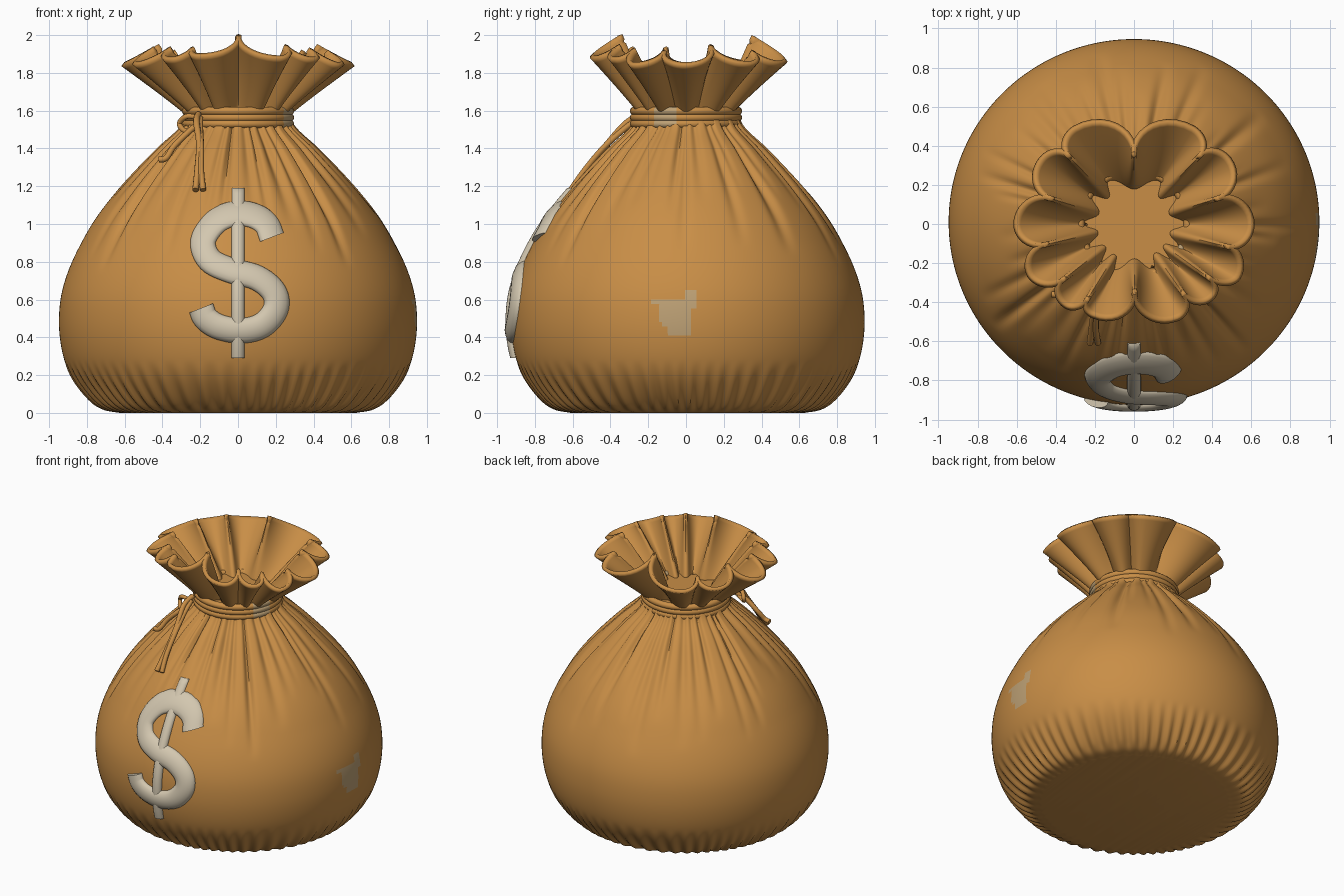
import bpy, math, random
from mathutils import Vector

random.seed(4)
if "Cube" in bpy.data.objects:
    bpy.data.objects.remove(bpy.data.objects["Cube"], do_unlink=True)


def material(name, rgb):
    m = bpy.data.materials.new(name)
    m.use_nodes = True
    m.diffuse_color = (*rgb, 1)
    m.node_tree.nodes["Principled BSDF"].inputs["Base Color"].default_value = (*rgb, 1)
    return m


CLOTH = material("tan cloth", (0.58, 0.27, 0.062))
CREAM = material("cream", (0.65, 0.57, 0.43))
FADED = material("faded patch", (0.52, 0.36, 0.18))


def spline(points, steps):
    """Catmull-Rom samples through the points."""
    p = [Vector(q) for q in points]
    p = [2 * p[0] - p[1]] + p + [2 * p[-1] - p[-2]]
    out = []
    for a, b, c, d in zip(p, p[1:], p[2:], p[3:]):
        for i in range(steps):
            t = i / steps
            out.append(0.5 * (2 * b + (c - a) * t + (2 * a - 5 * b + 4 * c - d) * t * t
                              + (3 * b - a - 3 * c + d) * t ** 3))
    return out + [p[-2]]


def loft(name, rings, mats, caps=True):
    """Skin a list of closed rings that have equal point counts."""
    n = len(rings[0])
    faces = []
    for r in range(len(rings) - 1):
        for i in range(n):
            j = (i + 1) % n
            faces.append((r * n + i, r * n + j, r * n + n + j, r * n + n + i))
    if caps:
        faces.append(tuple(reversed(range(n))))
        faces.append(tuple(range((len(rings) - 1) * n, len(rings) * n)))
    mesh = bpy.data.meshes.new(name)
    mesh.from_pydata([v for ring in rings for v in ring], [], faces)
    obj = bpy.data.objects.new(name, mesh)
    bpy.context.collection.objects.link(obj)
    for m in mats:
        mesh.materials.append(m)
    return obj


def smooth(obj, angle=45):
    bpy.ops.object.select_all(action="DESELECT")
    obj.select_set(True)
    bpy.context.view_layer.objects.active = obj
    bpy.ops.object.shade_smooth_by_angle(angle=math.radians(angle))


def wrap(a):
    return (a + math.pi) % math.tau - math.pi


# Sack body: a plump profile with gathered creases above and wrinkles below
CY = 0.01
profile = spline([(0.62, 0), (0.71, 0.02), (0.80, 0.09), (0.885, 0.2), (0.93, 0.32),
                  (0.948, 0.48), (0.93, 0.65), (0.865, 0.83), (0.755, 1.02), (0.60, 1.21),
                  (0.43, 1.39), (0.30, 1.51), (0.255, 1.6)], 7)
SEG = 384
CREASES = 38
creases = [((k + random.uniform(-0.35, 0.35)) * math.tau / CREASES,
            random.uniform(0.02, 0.05), random.uniform(0.03, 0.055),
            random.uniform(0.75, 1.2)) for k in range(CREASES)]


def crease_depth(a, z):
    total = 0
    for angle, depth, width, end in creases:
        d = wrap(a - angle) / width
        if z > end and abs(d) < 3:
            fade = min(1, (z - end) / 0.4)
            total += depth * fade * math.exp(-d * d)
    return total


def wrinkle(a, z):
    fade = max(0, 1 - z / 0.27) * min(1, 0.35 + z / 0.06)
    return 0.02 * fade * math.sin(62 * a + 2.5 * math.sin(5 * a) + 3 * z)


rings = []
for r, z in profile:
    ring = []
    for i in range(SEG):
        a = math.tau * i / SEG
        rr = r - crease_depth(a, z) * min(1, r / 0.5) + wrinkle(a, z)
        if z > 0.9:
            rr += 0.012 * min(1, (z - 0.9) / 0.3)
        ring.append((rr * math.cos(a), CY + rr * 0.987 * math.sin(a), z))
    rings.append(ring)
sack = loft("sack_body", rings, [CLOTH, FADED])
for f in sack.data.polygons:
    c = f.center
    upper = -0.18 < c.y < 0.06 and 0.565 < c.z < 0.61 + 0.12 * c.y * (c.y > 0)
    tab = 0 < c.y < 0.06 and 0.54 < c.z < 0.64
    lower = -0.14 < c.y < 0.02 and 0.42 < c.z < 0.57 and c.z > 0.36 - 0.9 * c.y - 0.05 * (c.y > -0.1)
    if c.x > 0.5 and (upper or tab or lower):
        f.material_index = 1
smooth(sack, 55)


# Ruffled mouth: flared cloth with rounded folds, higher where it leans in
lobes = [(0, 0.61), (35, 0.60), (59, 0.595), (121, 0.595), (145, 0.59), (180, 0.61),
         (207, 0.605), (231, 0.56), (247, 0.53), (294, 0.55), (315, 0.56), (332, 0.61), (360, 0.61)]
valleys = [0.45, 0.5, 0.37, 0.5, 0.45, 0.47, 0.47, 0.47, 0.36, 0.45, 0.48, 0.5]
PER, ROWS = 28, 16
rings = []
for row in range(ROWS + 1):
    t = row / ROWS
    ring = []
    for (a0, r0), (a1, r1), v in zip(lobes, lobes[1:], valleys):
        for i in range(PER):
            p = i / PER
            w = 0.5 + 0.5 * math.cos(math.tau * p)
            top = v + (r0 + (r1 - r0) * p - v) * w
            base = 0.19 + 0.07 * w
            rr = base + (top - base) * t ** 1.05
            a = math.radians(a0 + (a1 - a0) * p)
            a += 0.09 * t * math.sin(math.tau * p) * math.radians(a1 - a0) / 0.5
            rim = 1.995 - 0.62 * (top - 0.37)
            z = 1.58 + (rim - 1.58) * t
            ring.append((rr * math.cos(a), rr * 0.97 * math.sin(a), z))
    rings.append(ring)
mouth = loft("ruffled_mouth", rings, [CLOTH], caps=False)
thick = mouth.modifiers.new("cloth thickness", "SOLIDIFY")
thick.thickness = 0.026
thick.offset = 0
smooth(mouth, 50)


# Tie: three stacked cords with one faded stretch
for k in range(3):
    bpy.ops.mesh.primitive_torus_add(major_segments=72, minor_segments=12, major_radius=0.275,
                                     minor_radius=0.022, location=(0, 0, 1.53 + 0.034 * k))
    cord = bpy.context.object
    cord.name = f"tie_cord_{k + 1}"
    cord.data.materials.append(CLOTH)
    cord.data.materials.append(FADED)
    for f in cord.data.polygons:
        if -34 < math.degrees(math.atan2(f.center.y, f.center.x)) < -9:
            f.material_index = 1
    smooth(cord)


def string(name, points, radius):
    curve = bpy.data.curves.new(name, "CURVE")
    curve.dimensions = "3D"
    curve.bevel_depth = radius
    curve.bevel_resolution = 3
    curve.use_fill_caps = True
    path = spline(points, 8)
    s = curve.splines.new("POLY")
    s.points.add(len(path) - 1)
    for point, co in zip(s.points, path):
        point.co = (*co, 1)
    curve.materials.append(CLOTH)
    obj = bpy.data.objects.new(name, curve)
    bpy.context.collection.objects.link(obj)


# Loose ends and small loop of the tie
string("long_end", [(-0.21, -0.22, 1.58), (-0.22, -0.31, 1.54), (-0.205, -0.42, 1.42),
                    (-0.215, -0.53, 1.28), (-0.225, -0.61, 1.18)], 0.017)
string("long_end_return", [(-0.2, -0.25, 1.56), (-0.2, -0.33, 1.5), (-0.195, -0.44, 1.4),
                           (-0.195, -0.54, 1.28), (-0.185, -0.61, 1.18)], 0.016)
string("short_end", [(-0.2, -0.26, 1.54), (-0.27, -0.31, 1.48), (-0.34, -0.33, 1.41),
                     (-0.38, -0.36, 1.35), (-0.42, -0.36, 1.34)], 0.016)
string("tie_loop", [(-0.2, -0.25, 1.56), (-0.27, -0.25, 1.57), (-0.31, -0.22, 1.53),
                    (-0.27, -0.27, 1.49), (-0.2, -0.28, 1.53)], 0.014)


# Raised emblem: rounded strokes that follow the front of the sack
def front_y(x, z):
    for (r0, z0), (r1, z1) in zip(profile, profile[1:]):
        if z0 <= z <= z1:
            r = r0 + (r1 - r0) * (z - z0) / (z1 - z0)
            return CY - 0.987 * math.sqrt(r * r - x * x)
    return CY


def stroke(name, path, width, height):
    rings = []
    for i, q in enumerate(path):
        d = (path[min(i + 1, len(path) - 1)] - path[max(i - 1, 0)]).normalized()
        side = Vector((d.y, -d.x))
        ring = []
        for k in range(16):
            a = math.tau * k / 16
            s = q + side * width * math.cos(a)
            lift = math.sin(a) * (height if a < math.pi else 0.04)
            ring.append((s.x, front_y(s.x, s.y) - lift, s.y))
        rings.append(ring)
    smooth(loft(name, rings, [CREAM]), 60)


stroke("emblem_curve", spline([(0.18, 0.93), (0.15, 1.0), (0.08, 1.045), (-0.02, 1.055),
                               (-0.12, 1.01), (-0.185, 0.91), (-0.15, 0.81), (-0.04, 0.755),
                               (0.1, 0.715), (0.19, 0.64), (0.2, 0.55), (0.13, 0.465),
                               (0.02, 0.435), (-0.1, 0.455), (-0.17, 0.5), (-0.195, 0.555)], 6),
       0.067, 0.036)
stroke("emblem_bar", spline([(0, 0.29), (0, 0.75), (0, 1.19)], 16), 0.035, 0.03)
